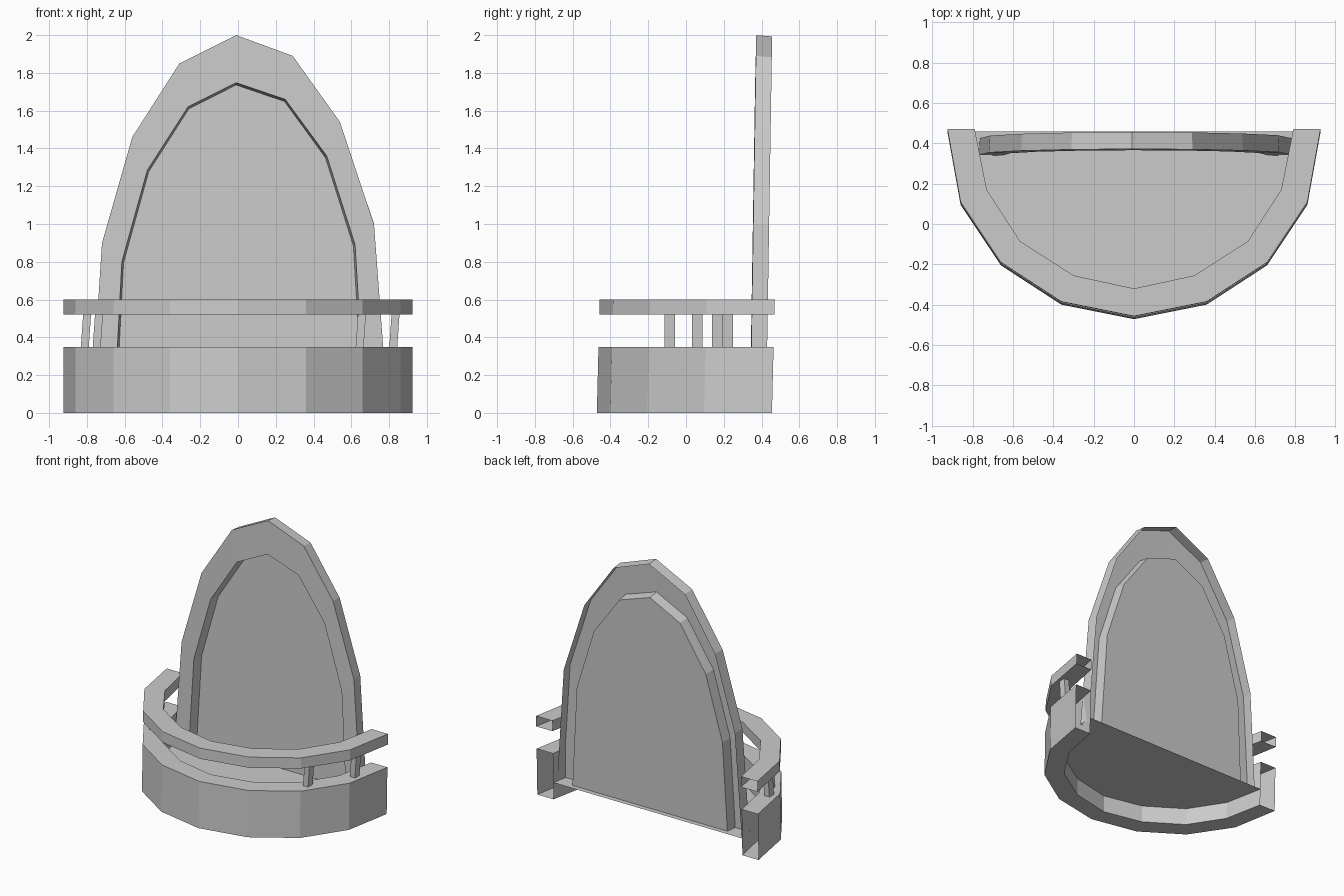
import bpy, bmesh
from mathutils import Vector

if "Cube" in bpy.data.objects:
    bpy.data.objects.remove(bpy.data.objects["Cube"])


def make_object(name, bm):
    bmesh.ops.recalc_face_normals(bm, faces=bm.faces)
    mesh = bpy.data.meshes.new(name)
    bm.to_mesh(mesh)
    bm.free()
    ob = bpy.data.objects.new(name, mesh)
    bpy.context.collection.objects.link(ob)
    return ob


def loft(name, paths, closed=False, fill_last=False):
    """Bridge neighbouring paths with quads; optionally fill the last path."""
    bm = bmesh.new()
    rows = [[bm.verts.new(p) for p in path] for path in paths]
    pairs = list(zip(rows, rows[1:]))
    if closed:
        pairs.append((rows[-1], rows[0]))
    for a, b in pairs:
        for i in range(len(a) - 1):
            bm.faces.new((a[i], a[i + 1], b[i + 1], b[i]))
    if fill_last:
        bm.faces.new(rows[-1])
    return make_object(name, bm)


def mirrored(half):
    return half + [(-x, y) for x, y in reversed(half[:-1])]


def at_z(path, z):
    # the whole seat leans back very slightly
    return [(x, y + .025 * (z - .6), z) for x, y in path]


# Curved plan shared by the base and the arm rail
outer = mirrored([(-.925, .47), (-.86, .11), (-.66, -.19), (-.36, -.385), (0, -.457)])
inner = mirrored([(-.79, .47), (-.73, .17), (-.565, -.085), (-.30, -.255), (0, -.32)])


# Hollow channels with open rear ends
def channel(name, z0, z1):
    return loft(name, [at_z(outer, z0), at_z(outer, z1), at_z(inner, z1), at_z(inner, z0)],
                closed=True)


channel("base_ring", 0, .35)
channel("arm_rail", .52, .60)

# Seat floor set low inside the base
SEAT_Z = .128
bm = bmesh.new()
bm.faces.new([bm.verts.new(p) for p in at_z(inner, SEAT_Z)])
make_object("seat", bm)

# Arched back: side wall, front border, recess wall and panel as one open shell
arch_out = [(-.77, SEAT_Z), (-.72, .9), (-.56, 1.46), (-.31, 1.85), (-.01, 2.0),
            (.29, 1.89), (.54, 1.54), (.72, 1.0), (.785, SEAT_Z)]
arch_in = [(-.65, SEAT_Z), (-.615, .80), (-.48, 1.285), (-.265, 1.62), (-.01, 1.748),
           (.25, 1.66), (.47, 1.36), (.62, .89), (.665, SEAT_Z)]


def lean(path, y, scale=1.0):
    return [(x * scale, y + .016 * z, SEAT_Z + (z - SEAT_Z) * (.5 + .5 * scale))
            for x, z in path]


loft("backrest", [lean(arch_out, .424, .992), lean(arch_out, .34),
                  lean(arch_in, .338), lean(arch_in, .418, .985)], fill_last=True)

# Slightly leaning posts between base and rail
for i, (x, y) in enumerate([(-.805, .165), (-.742, .06), (.65, -.085), (.828, .22)]):
    bm = bmesh.new()
    bmesh.ops.create_cube(bm, size=1)
    for v in bm.verts:
        c = v.co.copy()
        v.co = Vector((x + c.x * .042 + c.z * .012, y + c.y * .055, .435 + c.z * .175))
    make_object(f"rail_post_{i + 1}", bm)
